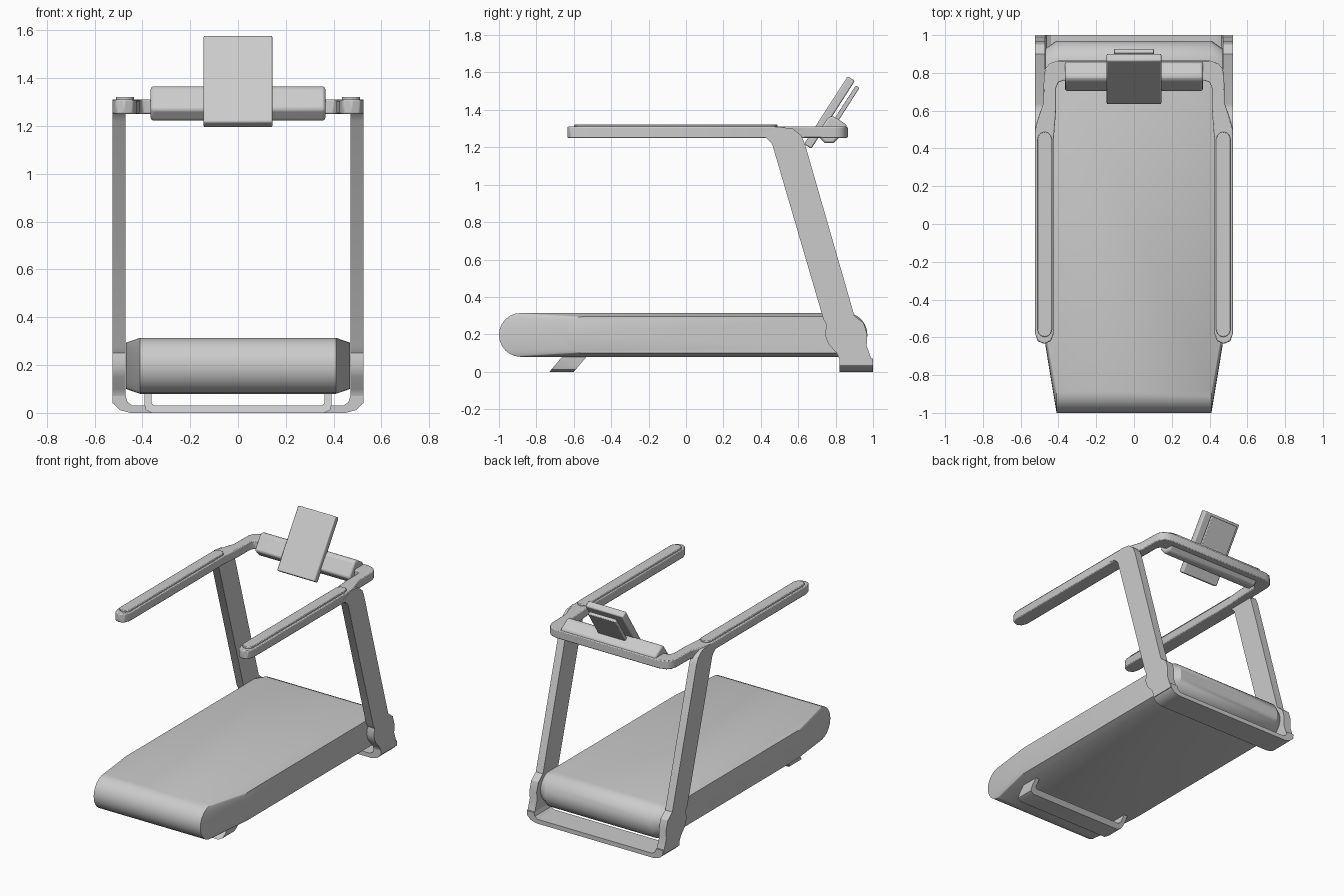
import bpy, bmesh, math
from mathutils import Vector

cube = bpy.data.objects.get("Cube")
if cube:
    bpy.data.objects.remove(cube, do_unlink=True)

grey = bpy.data.materials.new("light_grey")
grey.use_nodes = True
grey.diffuse_color = (0.6, 0.6, 0.6, 1)
grey.node_tree.nodes["Principled BSDF"].inputs["Base Color"].default_value = (0.6, 0.6, 0.6, 1)


def loft(name, rings, bevel=0.0):
    """Skin matching closed rings of points and cap both ends."""
    bm = bmesh.new()
    loops = [[bm.verts.new(p) for p in ring] for ring in rings]
    n = len(loops[0])
    for a, b in zip(loops, loops[1:]):
        for i in range(n):
            j = (i + 1) % n
            bm.faces.new((a[i], a[j], b[j], b[i]))
    bm.faces.new(loops[0])
    bm.faces.new(loops[-1])
    bmesh.ops.recalc_face_normals(bm, faces=bm.faces)
    mesh = bpy.data.meshes.new(name)
    bm.to_mesh(mesh)
    bm.free()
    mesh.materials.append(grey)
    obj = bpy.data.objects.new(name, mesh)
    bpy.context.collection.objects.link(obj)
    if bevel:
        mod = obj.modifiers.new("bevel", "BEVEL")
        mod.width = bevel
        mod.segments = 2
        mod.limit_method = "ANGLE"
        mod.angle_limit = math.radians(40)
    bpy.ops.object.select_all(action="DESELECT")
    obj.select_set(True)
    bpy.context.view_layer.objects.active = obj
    bpy.ops.object.shade_smooth_by_angle(angle=math.radians(32))
    return obj


def along_x(name, profile, x0, x1, bevel=0.0):
    return loft(name, [[(x, y, z) for y, z in profile] for x in (x0, x1)], bevel)


def along_z(name, outline, z0, z1, bevel=0.0):
    return loft(name, [[(x, y, z) for x, y in outline] for z in (z0, z1)], bevel)


def symmetric(half):
    """Close a half outline by reflecting it in x."""
    return half + [(-x, v) for x, v in reversed(half)]


# Running deck: rounded ends, sides drawn in towards the front
def rounded_end(y_tip, depth, side):
    steps = [math.radians(a) for a in range(-90, 91, 15)]
    return [(y_tip + side * depth * (math.cos(a) - 1), 0.197 + 0.117 * math.sin(a)) for a in steps]


profile = rounded_end(0.97, 0.11, 1) + rounded_end(-1, 0.115, -1)[::-1]
narrow = [(-0.65 + (y + 1) * 0.802, 0.197 + (z - 0.197) * 0.83) for y, z in profile]
loft("running_deck", [[(x, y, z) for y, z in ring]
                      for x, ring in ((-0.468, narrow), (-0.41, profile), (0.41, profile), (0.468, narrow))])

# Base frame: flat bar with turned up ends
base = symmetric([(0.45, 0), (0.495, 0.012), (0.518, 0.035), (0.525, 0.07),
                  (0.47, 0.07), (0.462, 0.045), (0.44, 0.03)])
loft("base_frame", [[(x, y, z) for x, z in base] for y in (0.82, 1.0)])

# Front foot: raked U shape
foot = symmetric([(0.36, 0), (0.385, 0.012), (0.392, 0.035), (0.392, 0.09),
                  (0.362, 0.09), (0.362, 0.04), (0.35, 0.03)])
loft("front_foot", [[(x, y + 0.85 * z, z) for x, z in foot] for y in (-0.73, -0.6)])

# Uprights with a swollen joint at the deck and a curved top
upright = [(0.82, 0.04), (1.0, 0.04), (0.966, 0.14), (0.969, 0.2), (0.95, 0.26), (0.9, 0.3),
           (0.635, 1.22), (0.615, 1.265), (0.57, 1.3), (0.49, 1.31), (0.38, 1.26), (0.43, 1.25),
           (0.46, 1.22), (0.735, 0.28), (0.752, 0.25), (0.742, 0.2), (0.76, 0.15), (0.805, 0.1), (0.82, 0.07)]
for side, word in ((1, "left"), (-1, "right")):
    along_x(word + "_upright", upright, side * 0.47, side * 0.525)

# Handrail: both arms and the rear cross bar in one loop
rail = symmetric([(0.4, 0.865), (0.445, 0.85), (0.468, 0.825), (0.477, 0.79), (0.48, 0.64), (0.5, 0.58),
                  (0.524, 0.5), (0.524, -0.58), (0.51, -0.62), (0.475, -0.635), (0.44, -0.62),
                  (0.425, -0.58), (0.425, 0.45), (0.413, 0.6), (0.413, 0.72), (0.4, 0.75), (0.37, 0.76)])
along_z("handrail", rail, 1.25, 1.31, 0.006)

# Grip pads on the arms
for side, word in ((1, "left"), (-1, "right")):
    pad = []
    for y, start in ((0.45, 0), (-0.56, 180)):
        for a in range(start, start + 181, 30):
            t = math.radians(a)
            pad.append((side * (0.473 + 0.038 * math.cos(t)), y + 0.038 * math.sin(t)))
    along_z(word + "_grip_pad", pad, 1.305, 1.322, 0.004)

# Console body across the rear bar
console = [(0.7, 1.27), (0.762, 1.362), (0.785, 1.368), (0.86, 1.32), (0.858, 1.29), (0.79, 1.222), (0.74, 1.222)]
along_x("console", console, -0.365, 0.365, 0.012)


# Tilted screen with a housing behind it
def tilted_slab(name, corner, length, depth, half_width, bevel):
    up = Vector((0.541, 0.841)) * length
    back = Vector((0.841, -0.541)) * depth
    c = Vector(corner)
    along_x(name, [c, c + up, c + up + back, c + back], -half_width, half_width, bevel)


tilted_slab("screen", (0.631, 1.217), 0.432, 0.046, 0.145, 0.008)
tilted_slab("screen_housing", (0.74, 1.27), 0.31, 0.024, 0.105, 0.004)
